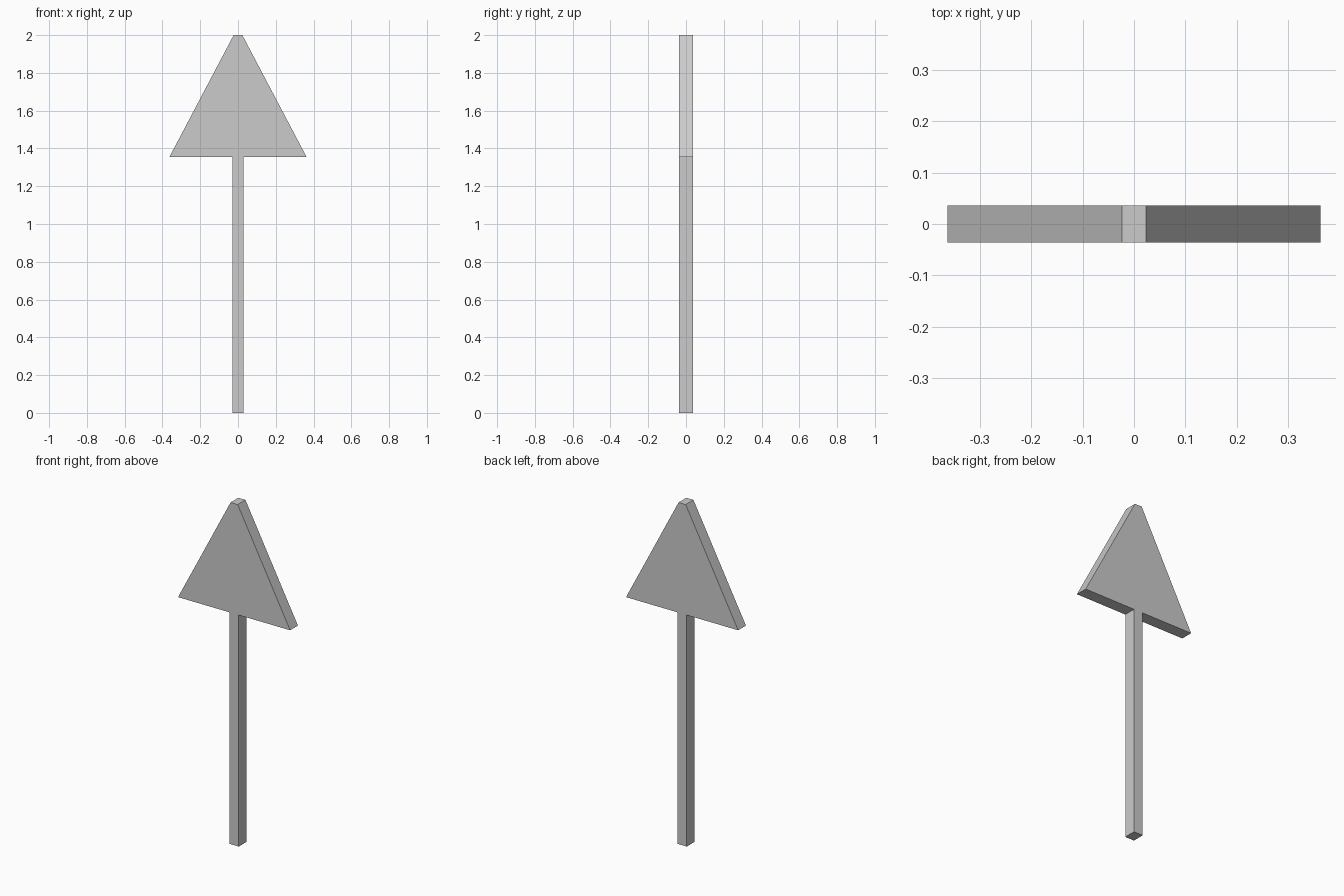
import bpy, bmesh

if "Cube" in bpy.data.objects:
    bpy.data.objects.remove(bpy.data.objects["Cube"])

HALF_DEPTH = 0.036

# Right half of the arrow outline (x, z), bottom to top
half = [(0.03, 0.0), (0.03, 1.355), (0.363, 1.355), (0.023, 2.0)]
outline = half + [(-x, z) for x, z in reversed(half)]

# Flat arrow: one outline extruded from front to back
bm = bmesh.new()
face = bm.faces.new([bm.verts.new((x, -HALF_DEPTH, z)) for x, z in outline])
result = bmesh.ops.extrude_face_region(bm, geom=[face], use_keep_orig=True)
moved = [v for v in result["geom"] if isinstance(v, bmesh.types.BMVert)]
bmesh.ops.translate(bm, verts=moved, vec=(0, 2 * HALF_DEPTH, 0))
bmesh.ops.recalc_face_normals(bm, faces=bm.faces)

mesh = bpy.data.meshes.new("arrow")
bm.to_mesh(mesh)
bm.free()
bpy.context.collection.objects.link(bpy.data.objects.new("arrow", mesh))
